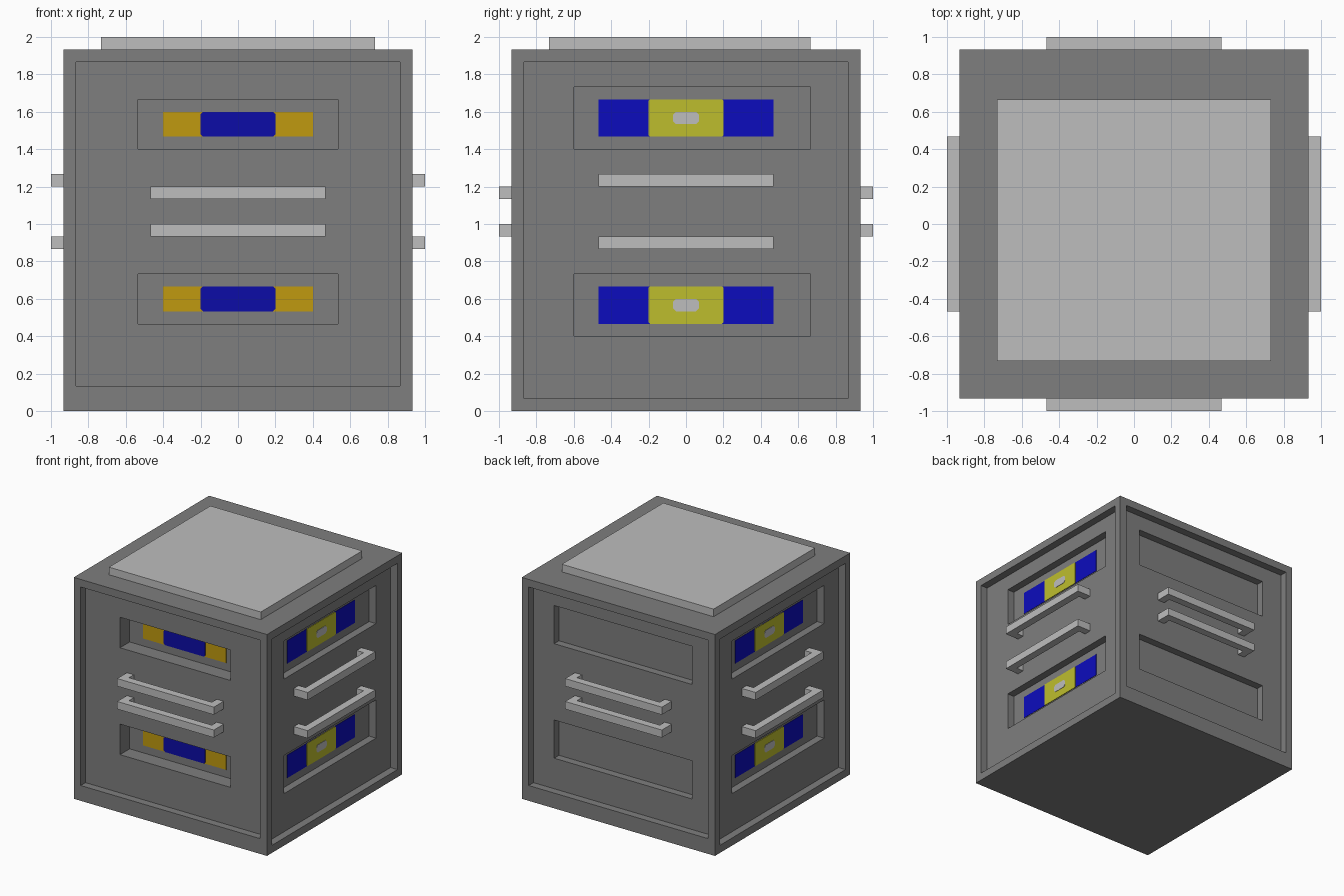
import bpy, bmesh, math
from mathutils import Matrix, Vector

if "Cube" in bpy.data.objects:
    bpy.data.objects.remove(bpy.data.objects["Cube"], do_unlink=True)

U = 1 / 15            # grid unit every size is a multiple of
HALF = 14 * U         # half width of the body
TOP = 29 * U          # height of the body


def material(name, rgb):
    m = bpy.data.materials.new(name)
    m.use_nodes = True
    m.diffuse_color = (*rgb, 1)
    m.node_tree.nodes["Principled BSDF"].inputs["Base Color"].default_value = (*rgb, 1)
    return m


GREY = material("dark grey", (0.209, 0.209, 0.209))
LIGHT = material("light grey", (0.515, 0.515, 0.515))
NAVY = material("deep blue", (0.0037, 0.0037, 0.39))
BLUE = material("bright blue", (0.0037, 0.0037, 0.515))
ORANGE = material("amber", (0.527, 0.323, 0.005))
YELLOW = material("yellow", (0.515, 0.515, 0.027))


def finish(bm, name, mat):
    mesh = bpy.data.meshes.new(name)
    bm.to_mesh(mesh)
    bm.free()
    mesh.materials.append(mat)
    obj = bpy.data.objects.new(name, mesh)
    bpy.context.collection.objects.link(obj)
    return obj


def turn(side):
    """Rotation that carries the front side onto another side."""
    return Matrix.Rotation(math.radians(side["angle"]), 4, "Z")


def prism(name, points, direction, mat, rot=Matrix()):
    """Closed solid: an outline pushed along a direction."""
    bm = bmesh.new()
    face = bm.faces.new([bm.verts.new(p) for p in points])
    new = bmesh.ops.extrude_face_region(bm, geom=[face])["geom"]
    bmesh.ops.translate(bm, vec=Vector(direction),
                        verts=[v for v in new if isinstance(v, bmesh.types.BMVert)])
    bmesh.ops.recalc_face_normals(bm, faces=bm.faces)
    bm.transform(rot)
    return finish(bm, name, mat)


def relief(bm, us, zs, depth, rot):
    """Stepped wall: one quad per cell, with step faces between unequal depths."""
    def quad(*corners):
        bm.faces.new([bm.verts.new(rot @ Vector((u, d - HALF, z))) for u, z, d in corners])

    for i in range(len(us) - 1):
        for j in range(len(zs) - 1):
            u0, u1, z0, z1, d = us[i], us[i + 1], zs[j], zs[j + 1], depth(i, j)
            quad((u0, z0, d), (u1, z0, d), (u1, z1, d), (u0, z1, d))
            if i and depth(i - 1, j) != d:
                e = depth(i - 1, j)
                quad((u0, z0, e), (u0, z0, d), (u0, z1, d), (u0, z1, e))
            if j and depth(i, j - 1) != d:
                e = depth(i, j - 1)
                quad((u0, z0, e), (u1, z0, e), (u1, z0, d), (u0, z0, d))


# Side layouts in grid units: slot span, slot heights, sill, slot depth, handle heights
FRONT = dict(slot=(-8, 8), rows=(7, 11, 21, 25), sill=2, deep=3, grips=(14, 17))
BACK = dict(slot=(-10, 10), rows=(6, 11, 21, 26), sill=2, deep=2, grips=(14, 17))
FLANK = dict(slot=(-9, 10), rows=(6, 11, 21, 26), sill=1, deep=2, grips=(13, 18))
SIDES = [dict(FRONT, name="front", angle=0), dict(FLANK, name="left", angle=90),
         dict(BACK, name="back", angle=180), dict(FLANK, name="right", angle=270)]

# Body: four recessed sides closed by a top and a bottom
bm = bmesh.new()
for side in SIDES:
    us = [u * U for u in (-14, -13, *side["slot"], 13, 14)]
    zs = [z * U for z in (0, side["sill"], *side["rows"], 28, 29)]

    def depth(i, j, deep=side["deep"]):
        if i in (0, 4) or j in (0, 6):
            return 0
        return deep * U if i == 2 and j in (2, 4) else U

    relief(bm, us, zs, depth, turn(side))
square = [(-HALF, -HALF), (HALF, -HALF), (HALF, HALF), (-HALF, HALF)]
bm.faces.new([bm.verts.new((x, y, TOP)) for x, y in square])
bm.faces.new([bm.verts.new((x, y, 0)) for x, y in reversed(square)])
bmesh.ops.remove_doubles(bm, verts=bm.verts, dist=1e-5)
finish(bm, "body", GREY)

# Lid plate, slightly nearer the front
prism("lid_plate", [(-11 * U, -11 * U, TOP), (11 * U, -11 * U, TOP),
                    (11 * U, 10 * U, TOP), (-11 * U, 10 * U, TOP)], (0, 0, U), LIGHT)

# Handles: a U-shaped outline, two per side
outline = [(-7, -13), (-7, -15), (7, -15), (7, -13), (6, -13), (6, -14), (-6, -14), (-6, -13)]
for side in SIDES:
    for place, z in zip(("lower", "upper"), side["grips"]):
        prism(f"{side['name']}_{place}_handle", [(x * U, y * U, z * U) for x, y in outline],
              (0, 0, U), LIGHT, turn(side))


def plate(name, side, u, z, layer, mat, cut=0.0):
    """Thin plate on the slot floor, with optional clipped corners."""
    (u0, u1), (z0, z1) = [[v * U for v in span] for span in (u, z)]
    y = side["deep"] * U - HALF
    pts = [(u0 + cut, z0), (u1 - cut, z0), (u1, z0 + cut), (u1, z1 - cut),
           (u1 - cut, z1), (u0 + cut, z1), (u0, z1 - cut), (u0, z0 + cut)]
    if not cut:
        pts = pts[::2]
        pts = [(u0, z0), (u1, z0), (u1, z1), (u0, z1)]
    prism(name, [(a, y, b) for a, b in pts], (0, -0.003 * layer, 0), mat, turn(side))


# Coloured label plates inside the slots
for side in SIDES:
    for place, low in (("lower", 0), ("upper", 1)):
        tag = f"{side['name']}_{place}"
        if side["name"] == "front":
            z = (8 + 14 * low, 10 + 14 * low)
            plate(f"{tag}_amber_strip", side, (-6, 6), z, 1, ORANGE)
            plate(f"{tag}_blue_centre", side, (-3, 3), z, 2, NAVY, 0.012)
        elif side["name"] != "back":
            z = 7 + 15 * low
            plate(f"{tag}_blue_strip", side, (-7, 7), (z, z + 3), 1, BLUE)
            plate(f"{tag}_yellow_centre", side, (-3, 3), (z, z + 3), 2, YELLOW, 0.008)
            plate(f"{tag}_light_stud", side, (-1.05, 1.05), (z + 1, z + 2), 3, LIGHT, 0.016)
